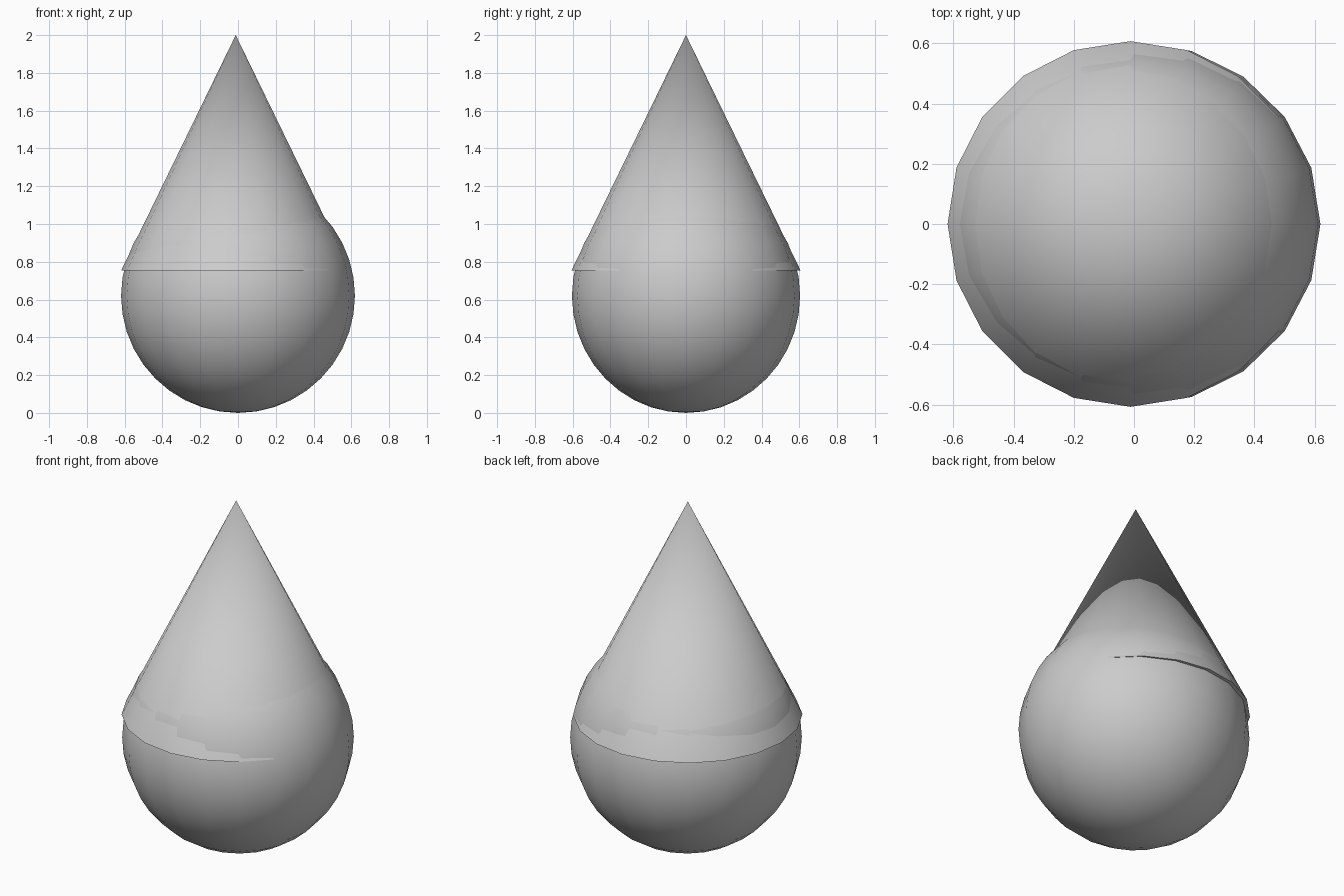
import bpy, math

if "Cube" in bpy.data.objects:
    bpy.data.objects.remove(bpy.data.objects["Cube"])


def finish(obj, name):
    obj.name = name
    bpy.ops.object.transform_apply(location=False, rotation=False, scale=True)
    bpy.ops.object.shade_smooth_by_angle(angle=math.radians(35))


# Round body: slightly flattened front to back
bpy.ops.mesh.primitive_uv_sphere_add(segments=20, ring_count=20, radius=1,
                                     location=(0, 0, 0.62))
body = bpy.context.object
body.scale = (0.619, 0.604, 0.62)
finish(body, "round_body")

# Pointed top: cone set a touch off-centre, its rim just overhanging the body
bpy.ops.mesh.primitive_cone_add(vertices=20, radius1=0.607, radius2=0, depth=1.247,
                                location=(-0.012, 0, 0.753 + 1.247 / 2))
finish(bpy.context.object, "pointed_top")
